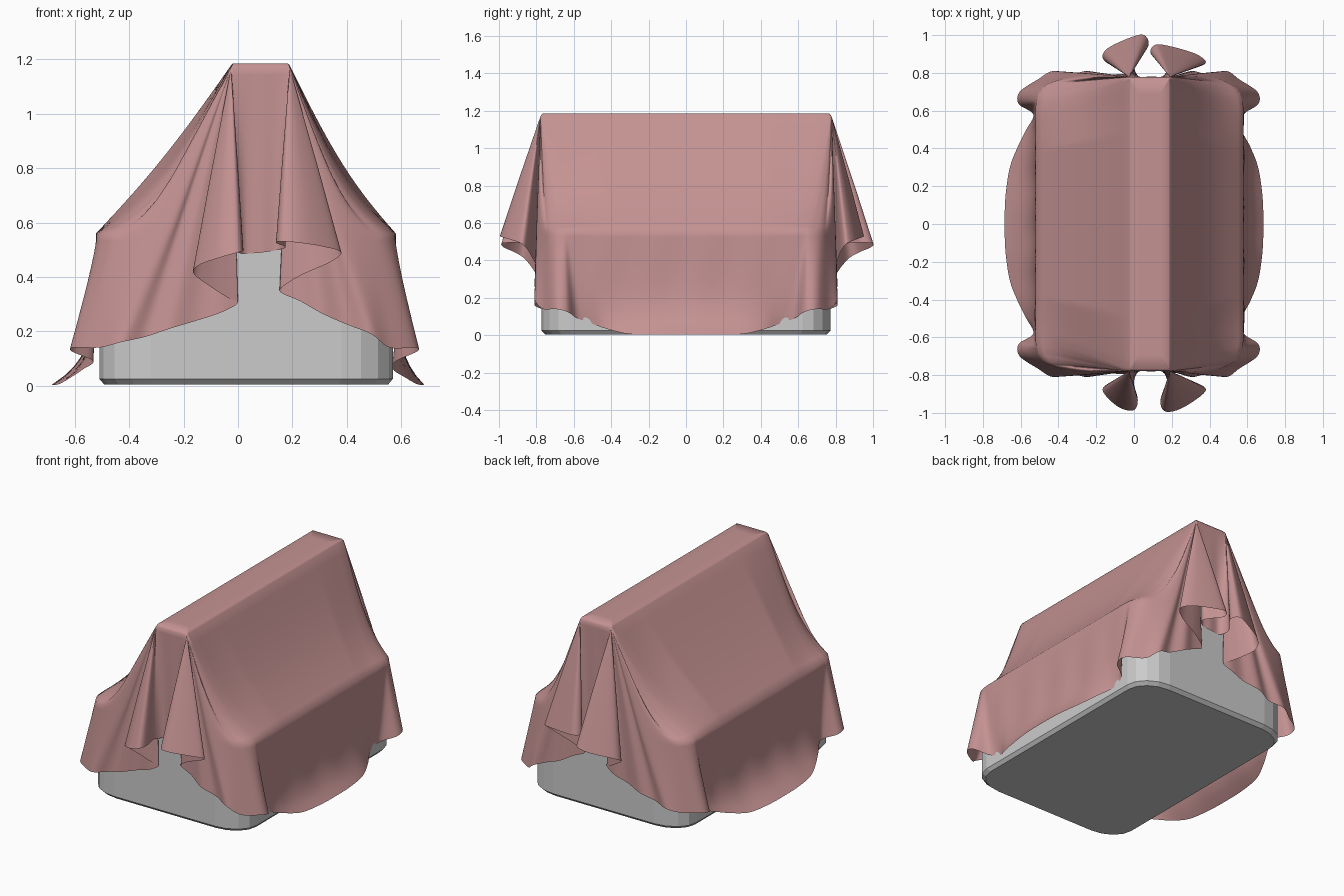
import bpy, bmesh, math
from mathutils import Vector as V

if "Cube" in bpy.data.objects:
    bpy.data.objects.remove(bpy.data.objects["Cube"])

RIDGE_L, RIDGE_R, RIDGE_Y, TOP, EAVE = -0.025, 0.19, 0.778, 1.185, 0.56
EAVE_L, EAVE_R = -0.522, 0.58


def make_object(name, bm):
    me = bpy.data.meshes.new(name)
    bm.to_mesh(me)
    bm.free()
    ob = bpy.data.objects.new(name, me)
    bpy.context.collection.objects.link(ob)
    return ob


# ---- Support body: rounded base with an upright wall under the ridge ----
def rounded_ring(bm, cx, hx, hy, rx, ry, z, seg=4):
    ring = []
    for k, (sx, sy) in enumerate(((1, 1), (-1, 1), (-1, -1), (1, -1))):
        for i in range(seg + 1):
            a = math.pi / 2 * (k + i / seg)
            ring.append(bm.verts.new((cx + sx * (hx - rx) + rx * math.cos(a),
                                      sy * (hy - ry) + ry * math.sin(a), z)))
    return ring


bm = bmesh.new()
rings = [rounded_ring(bm, *p) for p in (
    (0.03, 0.523, 0.753, 0.18, 0.14, 0.005), (0.03, 0.54, 0.773, 0.19, 0.15, 0.025),
    (0.03, 0.54, 0.773, 0.19, 0.15, 0.53), (0.03, 0.525, 0.758, 0.18, 0.14, 0.545),
    (0.083, 0.095, 0.76, 0.02, 0.02, 0.546), (0.083, 0.095, 0.76, 0.02, 0.02, 1.165))]
for a, b in zip(rings, rings[1:]):
    for i in range(len(a)):
        j = (i + 1) % len(a)
        bm.faces.new((a[i], a[j], b[j], b[i]))
bm.faces.new(rings[0][::-1])
bm.faces.new(rings[-1])
make_object("support_body", bm)

# ---- Cloth control stations (hem x, distance from centre, height) ----
SIDE = ((0.685, 0.0, 0.003), (0.68, 0.15, 0.003), (0.657, 0.3, 0.006),
        (0.615, 0.41, 0.03), (0.57, 0.5, 0.06))
# corner: eave x/y, then hem x/y/z, measured for the left side
CORNER = ((-0.522, 0.60, -0.533, 0.58, 0.09), (-0.513, 0.665, -0.61, 0.635, 0.125),
          (-0.485, 0.715, -0.605, 0.70, 0.14), (-0.435, 0.75, -0.51, 0.765, 0.14))
LEFT_FLAP = ((-0.43, 0.81, 0.16), (-0.34, 0.79, 0.18), (-0.25, 0.81, 0.21),
             (-0.15, 0.79, 0.24), (-0.06, 0.795, 0.27))
LEFT_FOLD = ((0.0, 0.785, 0.305), (-0.04, 0.80, 0.325), (-0.11, 0.83, 0.37),
             (-0.165, 0.87, 0.415), (-0.14, 0.92, 0.445), (-0.07, 0.975, 0.47),
             (0.0, 0.985, 0.49), (0.02, 0.93, 0.495), (0.0, 0.84, 0.49))
CENTRE = ((0.025, 0.782, 0.485), (0.09, 0.782, 0.49), (0.15, 0.782, 0.50))
RIGHT_FOLD = ((0.175, 0.84, 0.51), (0.14, 0.93, 0.525), (0.16, 0.99, 0.53),
              (0.23, 0.985, 0.525), (0.32, 0.935, 0.51), (0.38, 0.88, 0.49),
              (0.34, 0.845, 0.455), (0.24, 0.82, 0.41), (0.18, 0.80, 0.375),
              (0.155, 0.785, 0.345))
RIGHT_FLAP = ((0.23, 0.79, 0.31), (0.31, 0.81, 0.265), (0.40, 0.79, 0.225),
              (0.49, 0.81, 0.19))


def clamp(v, lo=0.0, hi=1.0):
    return max(lo, min(hi, v))


def half(s):
    """Stations (ridge, eave, hem) round one end, from left to right."""
    def side(right):
        out = []
        for x, y, z in SIDE:
            rx, ex = (RIDGE_R, EAVE_R) if right else (RIDGE_L, EAVE_L)
            ry = min(y * 1.3, RIDGE_Y)
            out.append((V((rx, s * ry, TOP)), V((ex, s * y, EAVE)),
                        V((x if right else -x, s * y, z))))
        return out

    def corner(right):
        out = []
        for tx, ty, hx, hy, hz in CORNER:
            if right:
                tx, hx = EAVE_L + EAVE_R - tx, 0.048 - hx
            out.append((V((RIDGE_R if right else RIDGE_L, s * RIDGE_Y, TOP)),
                        V((tx, s * ty, EAVE)), V((hx, s * hy, hz))))
        return out

    def fan(points, rx=None, depth=1.0, widen=0.0):
        out = []
        for x, y, z in points:
            r = V((clamp(x, 0.0, 0.165) if rx is None else rx, s * RIDGE_Y, TOP))
            if -0.1 < x < 0.25:
                x += widen * clamp((y - 0.83) / 0.1)
            h = V((x, s * (RIDGE_Y + (y - RIDGE_Y) * depth), z))
            out.append((r, r.lerp(h, 0.58), h))
        return out

    left = (1.07, 0.055) if s > 0 else (1, 0)
    right = (0.8, -0.05) if s > 0 else (1, 0)
    st = side(False) + corner(False)
    st += fan(LEFT_FLAP, RIDGE_L) + fan(LEFT_FOLD, RIDGE_L, *left)
    st += fan(CENTRE) + fan(RIGHT_FOLD, RIDGE_R, *right)
    st += fan(RIGHT_FLAP, RIDGE_R) + corner(True)[::-1] + side(True)[::-1]
    return st


def spline(a, b, c, d, t):
    return 0.5 * (2 * b + (c - a) * t + (2 * a - 5 * b + 4 * c - d) * t * t
                  + (3 * b - a - 3 * c + d) * t ** 3)


def strand(r, t, h):
    """One line of cloth: ridge centre, ridge edge, eave, hem."""
    r = V((clamp(r.x, RIDGE_L, RIDGE_R), clamp(r.y, -RIDGE_Y, RIDGE_Y), TOP))
    h.z = max(h.z, 0.002)
    side = clamp((0.62 - abs(h.y)) / 0.12)
    outer = clamp((abs(t.x - 0.029) - 0.38) / 0.1)
    right = t.x > 0.08
    # the unsupported slope sags, most of all towards the ends
    sag = outer * ((0.055 if right else 0.028)
                   + (0.05 if right else 0.09) * clamp((abs(t.y) - 0.38) / 0.3))
    c = V((0.0825, clamp(r.y, -0.6, 0.6), TOP))
    e = r.copy()
    e.z -= 0.006 + 0.008 * clamp((abs(r.y) - 0.74) / 0.03)
    pts = [c, c.lerp(r, 0.5), c.lerp(r, 0.94), e]
    for i in range(1, 15):
        f = i / 14
        p = e.lerp(t, f)
        p.z -= sag * math.sin(math.pi * f)
        pts.append(p)
    for i in range(1, 17):
        f = i / 16
        p = t.lerp(h, f)
        p.x = t.x + (h.x - t.x) * f ** (1 + 4.5 * side)
        p.x += math.copysign(0.003, h.x) * side * math.sin(math.pi * f) * (1 + math.sin(23 * h.y))
        pts.append(p)
    return pts


# ---- Draped cloth: skin the strands into one sheet ----
stations = half(-1) + half(1)[::-1][1:-1]
n, SUB = len(stations), 6
bm = bmesh.new()
grid = []
for i in range(n):
    four = [stations[(i + k) % n] for k in (-1, 0, 1, 2)]
    for j in range(SUB):
        r, t, h = (spline(*[q[m] for q in four], j / SUB) for m in range(3))
        grid.append([bm.verts.new(p) for p in strand(r, t, h)])
for i in range(len(grid)):
    a, b = grid[i], grid[(i + 1) % len(grid)]
    for k in range(len(a) - 1):
        bm.faces.new((a[k], a[k + 1], b[k + 1], b[k]))
bmesh.ops.remove_doubles(bm, verts=bm.verts[:], dist=0.0004)
bm.normal_update()
if sum(f.normal.z * f.calc_area() for f in bm.faces) < 0:
    bmesh.ops.reverse_faces(bm, faces=bm.faces[:])
for f in bm.faces:
    f.smooth = True
cloth = make_object("draped_cloth", bm)
mat = bpy.data.materials.new("dusty_rose")
mat.diffuse_color = (0.56, 0.29, 0.29, 1)
mat.use_nodes = True
mat.node_tree.nodes["Principled BSDF"].inputs["Base Color"].default_value = mat.diffuse_color
cloth.data.materials.append(mat)
